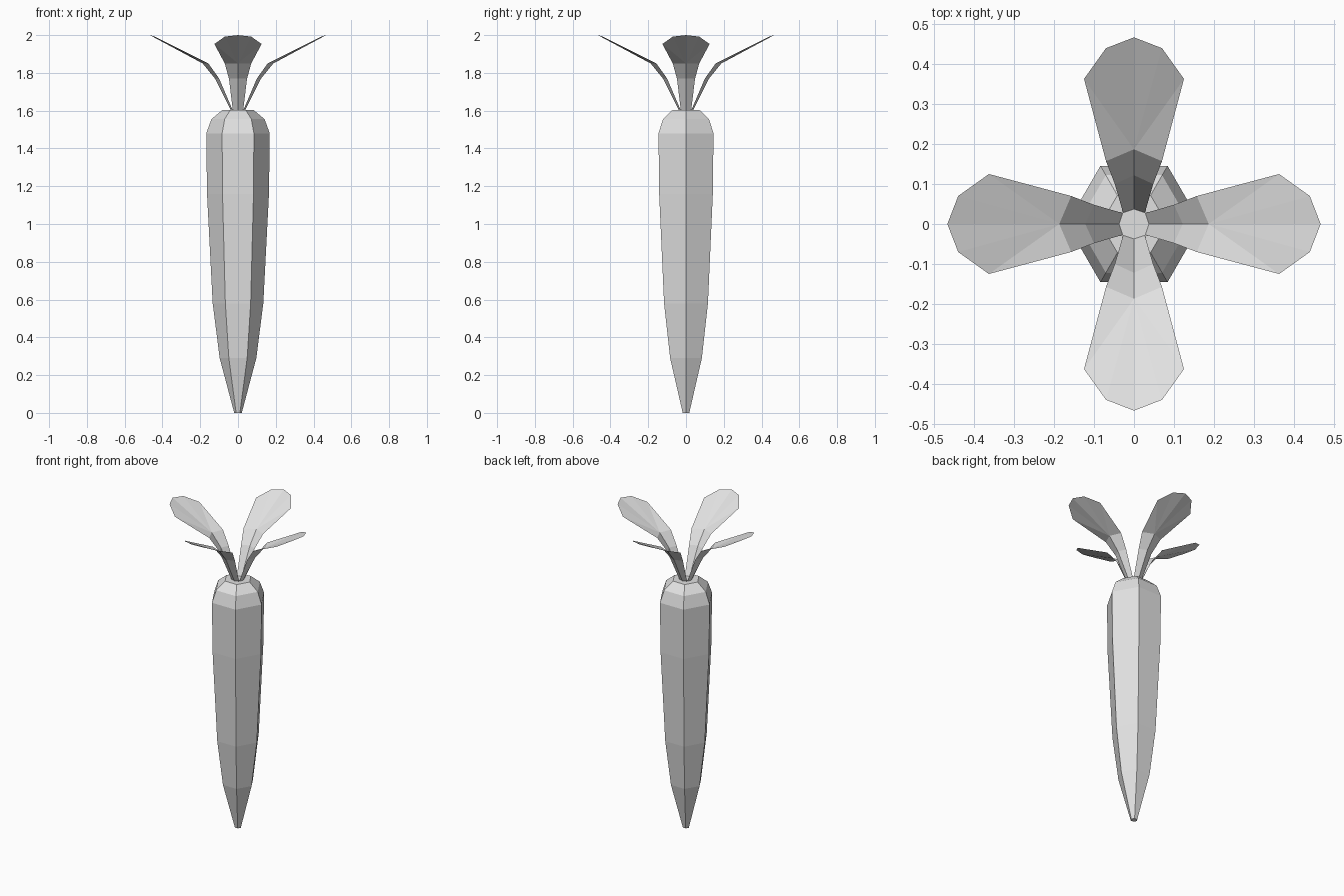
import bpy, bmesh, math
from mathutils import Matrix

if "Cube" in bpy.data.objects:
    bpy.data.objects.remove(bpy.data.objects["Cube"])

grey = bpy.data.materials.new("light grey")
grey.diffuse_color = (0.75, 0.75, 0.75, 1)
grey.use_nodes = True
grey.node_tree.nodes["Principled BSDF"].inputs["Base Color"].default_value = grey.diffuse_color


def finish(name, bm):
    mesh = bpy.data.meshes.new(name)
    bm.to_mesh(mesh)
    bm.free()
    mesh.materials.append(grey)
    obj = bpy.data.objects.new(name, mesh)
    bpy.context.collection.objects.link(obj)
    return obj


# Root: six-sided profile stacked from tip to crown (radius, height)
profile = [(0.02, 0), (0.097, 0.29), (0.134, 0.58), (0.164, 1.16),
           (0.168, 1.48), (0.141, 1.555), (0.083, 1.603)]
bm = bmesh.new()
rings = []
for r, z in profile:
    rings.append([bm.verts.new((r * math.cos(k * math.pi / 3),
                                r * math.sin(k * math.pi / 3), z)) for k in range(6)])
for low, high in zip(rings, rings[1:]):
    for k in range(6):
        n = (k + 1) % 6
        bm.faces.new((low[k], low[n], high[n], high[k]))
bm.faces.new(rings[0][::-1])
bm.faces.new(rings[-1])
finish("root", bm)

# Leaves: folded stalk strips (mid x, edge x, half width, height), then a fan blade
stalk = [(0.036, 0.027, 0.027, 1.60), (0.122, 0.100, 0.048, 1.77),
         (0.187, 0.157, 0.070, 1.85)]
blade = [(0.363, 0.125, 1.953), (0.440, 0.070, 1.992), (0.467, 0, 2.0)]
for i, side in enumerate(("right", "back", "left", "front")):
    bm = bmesh.new()
    mids = [bm.verts.new((m, 0, z)) for m, e, w, z in stalk]
    tip = bm.verts.new((blade[2][0], 0, blade[2][2]))
    for s in (1, -1):
        edge = [bm.verts.new((e, s * w, z)) for m, e, w, z in stalk]
        rim = [edge[-1]] + [bm.verts.new((x, s * w, z)) for x, w, z in blade[:2]] + [tip]
        faces = [(mids[j], mids[j + 1], edge[j + 1], edge[j]) for j in range(2)]
        faces += [(mids[-1], b, a) for a, b in zip(rim, rim[1:])]
        for f in faces:
            bm.faces.new(f if s > 0 else f[::-1])
    # turn each leaf to its quarter around the crown
    bm.transform(Matrix.Rotation(i * math.pi / 2, 4, 'Z'))
    finish("leaf_" + side, bm)
